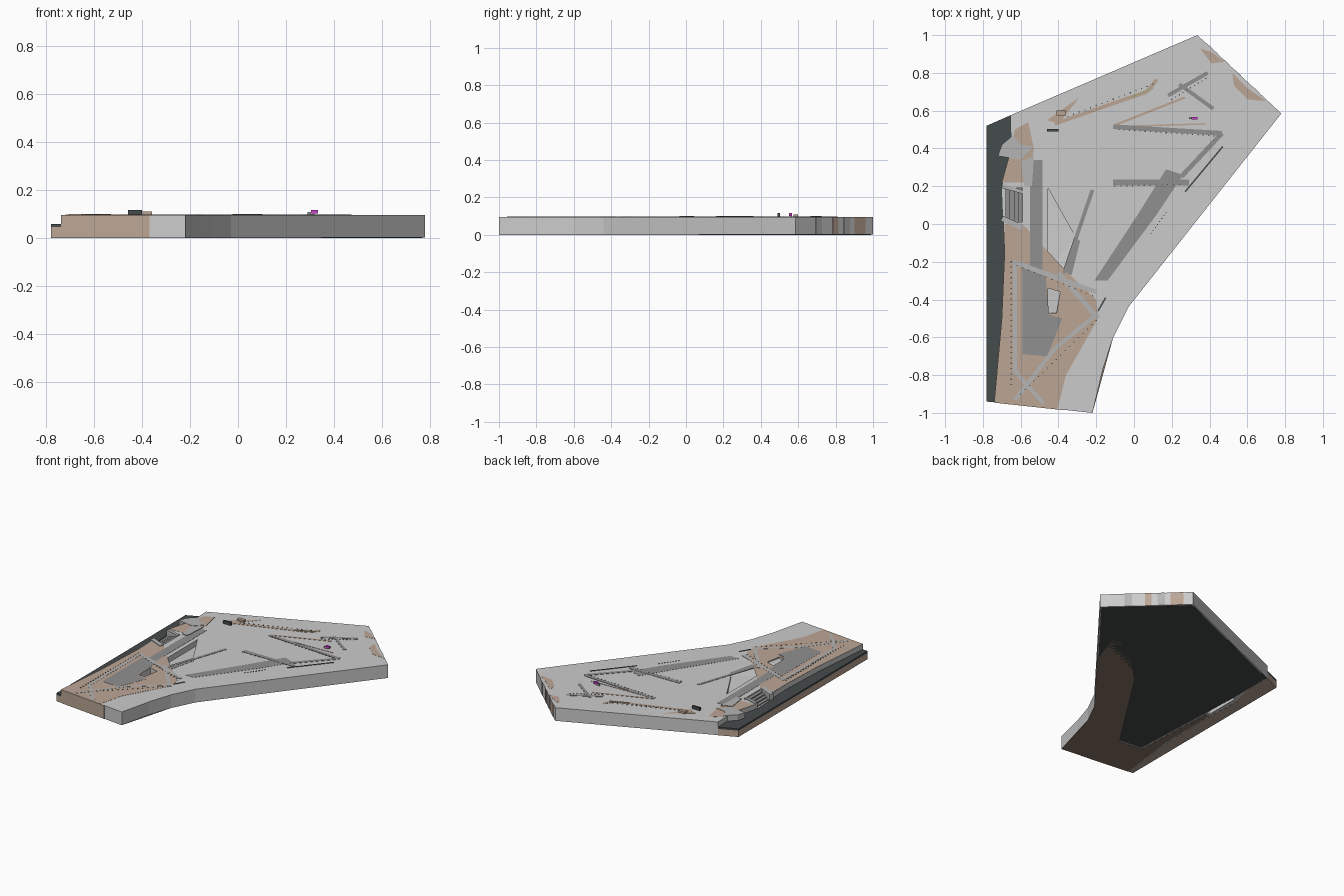
import bpy, bmesh
from mathutils import Vector

if "Cube" in bpy.data.objects:
    bpy.data.objects.remove(bpy.data.objects["Cube"])

TOP = 0.095


def material(name, r, g, b):
    m = bpy.data.materials.new(name)
    m.diffuse_color = (r, g, b, 1)
    m.use_nodes = True
    m.node_tree.nodes["Principled BSDF"].inputs["Base Color"].default_value = m.diffuse_color
    return m


BEIGE = material("beige_paving", 0.50, 0.38, 0.30)
BROWN = material("brown_underside", 0.24, 0.17, 0.13)
DARK = material("dark_stone", 0.06, 0.07, 0.07)
MID = material("mid_grey", 0.28, 0.28, 0.28)
LIGHT = material("light_grey", 0.46, 0.46, 0.46)
PURPLE = material("purple", 0.6, 0.05, 0.6)
OLIVE = material("olive", 0.42, 0.38, 0.22)


def prism(name, pts, z0, z1, mat=None):
    """Vertical prism; z0 may be a list giving a sloped floor."""
    bm = bmesh.new()
    n = len(pts)
    zs = z0 if isinstance(z0, (list, tuple)) else [z0] * n
    lo = [bm.verts.new((x, y, z)) for (x, y), z in zip(pts, zs)]
    hi = [bm.verts.new((x, y, z1)) for x, y in pts]
    bm.faces.new(lo[::-1])
    bm.faces.new(hi)
    for i in range(n):
        j = (i + 1) % n
        bm.faces.new((lo[i], lo[j], hi[j], hi[i]))
    bmesh.ops.triangulate(bm, faces=[f for f in bm.faces if len(f.verts) > 3 and f.normal.z == 0 or len(f.verts) >= 4])
    bmesh.ops.recalc_face_normals(bm, faces=bm.faces)
    me = bpy.data.meshes.new(name)
    bm.to_mesh(me)
    bm.free()
    ob = bpy.data.objects.new(name, me)
    bpy.context.collection.objects.link(ob)
    if mat:
        me.materials.append(mat)
    return ob


def rect(x0, x1, y0, y1):
    return [(x0, y0), (x1, y0), (x1, y1), (x0, y1)]


def strip(name, p, q, w, mat, z0=TOP - 0.001, z1=TOP + 0.002):
    p, q = Vector(p), Vector(q)
    d = (q - p).normalized() * w / 2
    s = Vector((-d.y, d.x))
    return prism(name, [tuple(v) for v in (p + s, p - s, q - s, q + s)], z0, z1, mat)


def path(name, pts, w, mat, **k):
    return [strip(name, a, b, w, mat, **k) for a, b in zip(pts, pts[1:])]


def posts(name, p, q, n, h=0.006):
    p, q = Vector(p), Vector(q)
    for i in range(n):
        c = p.lerp(q, i / max(n - 1, 1))
        prism(name, rect(c.x - .003, c.x + .003, c.y - .003, c.y + .003), TOP - .001, TOP + h, DARK)


def inlay(name, pts, mat, lift=0.001):
    return prism(name, pts, TOP - 0.001, TOP + lift, mat)


def cut(targets, cutter):
    cutter.hide_render = True
    cutter.hide_viewport = False
    cutter.display_type = 'WIRE'
    for t in targets:
        m = t.modifiers.new("pit", 'BOOLEAN')
        m.operation = 'DIFFERENCE'
        m.object = cutter
        m.solver = 'EXACT'


# Main ground slab
quay = [(-.655, .575), (-.65, .4), (-.70, .2), (-.685, -.15), (-.70, -.5), (-.74, -.944)]
slab = prism("ground_slab", quay + [(-.22, -1), (-.165, -.77), (-.11, -.6), (-.03, -.44),
             (.78, .585), (.335, 1)], .001, TOP)

# Lower quay along the left edge
low = [(-.78, -.94)] + quay[::-1] + [(-.78, .52)]
prism("quay_base", low, 0, .045, BEIGE)
prism("quay_top", low, .045, .058, DARK)

# Beige paving and darker plaza inside it
paving = inlay("front_paving", [(-.74, -.944), (-.405, -.98), (-.36, -.8), (-.19, -.5), (-.2, -.4),
               (-.35, -.26), (-.59, -.2), (-.59, .0), (-.685, .0), (-.685, -.15), (-.70, -.5)], BEIGE)
plaza = inlay("front_plaza", [(-.59, -.22), (-.47, -.25), (-.45, -.48), (-.38, -.5), (-.46, -.7),
              (-.59, -.69)], MID, .0018)
back_paving = inlay("back_paving", [(-.70, .22), (-.56, .22), (-.53, .4), (-.56, .54), (-.63, .5), (-.65, .4)], BEIGE)
ramp = inlay("long_ramp", [(-.55, .34), (-.485, .34), (-.485, -.38), (-.55, -.3)], MID, .0015)
inlay("pit_border", [(-.31, -.07), (-.37, -.28), (-.33, -.27), (-.285, -.09)], MID)
inlay("diagonal_plaza", [(-.21, -.3), (-.14, -.3), (.12, .05), (.26, .26), (.17, .29), (.02, .05)], MID)
inlay("far_paving", [(.35, .93), (.41, .91), (.48, .86), (.41, .85)], BEIGE)
inlay("corner_paving", [(.52, .8), (.60, .72), (.70, .65), (.6, .66), (.53, .73)], BEIGE)
inlay("small_paving", [(-.46, .55), (-.29, .67), (-.36, .58), (-.4, .53)], BEIGE)

# Sunken triangles with sloping floors
pit_a = prism("large_pit_cutter", [(-.455, .19), (-.455, -.25), (-.37, -.28), (-.31, -.07)],
              [.055, .055, .088, .091], .13)
pit_b = prism("small_pit_cutter", [(-.455, -.34), (-.455, -.47), (-.41, -.47), (-.39, -.36)],
              [.055, .055, .088, .09], .13)
# Stair well on top and cavity below
well = prism("stair_well_cutter", rect(-.72, -.59, .01, .19), .052, .13)
cavity = prism("underside_cavity_cutter", rect(-.67, -.59, -.03, .23), -.05, .03)
cut([slab], pit_a)
cut([slab, paving], pit_b)
cut([slab], well)
cut([slab], cavity)
prism("cavity_ceiling", rect(-.67, -.59, -.03, .23), .026, .032, BEIGE)
for i in range(4):
    prism("stair_step", rect(-.68 + .022 * i, -.588, .01, .19), .05, .06 + .009 * i, MID)
prism("stair_wall", [(-.70, .19), (-.59, .16), (-.59, .18), (-.69, .21)], .05, .1, LIGHT)
strip("stair_landing", (-.70, .03), (-.59, -.02), .03, LIGHT, .05, .1)

# Light walkways across the paving
path("walkway", [(-.63, -.2), (-.63, -.78), (-.48, -.95)], .02, LIGHT)
path("walkway", [(-.2, -.48), (-.42, -.66), (-.63, -.93)], .02, LIGHT)
strip("walkway", (-.64, -.2), (-.2, -.36), .025, LIGHT)
strip("walkway", (-.40, -.26), (-.19, -.50), .025, LIGHT)

# Low walls and paths on the open ground
path("wall_line", [(-.11, .515), (.465, .48), (.25, .25)], .025, MID)
strip("wall_line", (.29, .22), (-.11, .22), .03, MID)
strip("wall_line", (.24, .74), (.42, .61), .02, MID)
strip("wall_line", (.18, .68), (.39, .80), .02, MID)
strip("wall_line", (-.22, .18), (-.37, -.26), .02, MID)
strip("path_line", (-.11, .52), (.27, .67), .012, BEIGE)
strip("path_line", (-.11, .515), (.38, .53), .008, BEIGE)
path("path_line", [(-.42, .53), (-.02, .67), (.07, .70), (.12, .765)], .02, BEIGE)
strip("hedge", (-.02, .67), (.10, .72), .01, OLIVE, z1=TOP + .005)
strip("slot_wall", (.27, .17), (.47, .41), .008, DARK, z1=TOP + .003)
strip("slot_wall", (-.15, -.39), (-.19, -.46), .008, DARK, z1=TOP + .003)

# Dotted rows of posts
for p, q, n in [((.09, -.05), (.17, .06), 8), ((-.65, -.2), (-.65, -.85), 24), ((-.08, .5), (.45, .465), 20),
                ((.2, .66), (.38, .77), 10), ((-.35, .57), (.1, .74), 16), ((-.62, -.22), (-.22, -.38), 14),
                ((-.2, -.51), (-.6, -.9), 18), ((.24, .21), (-.1, .2), 12)]:
    posts("post", p, q, n, .003)

# Kiosks and the rock at the stepped edge
prism("kiosk", rect(-.46, -.40, .49, .503), TOP, .117, DARK)
prism("kiosk", rect(-.41, -.36, .575, .60), TOP, .11, BEIGE)
prism("purple_kiosk", rect(.305, .335, .552, .567), .102, .117, PURPLE)
prism("kiosk_leg", rect(.29, .32, .556, .563), TOP, .109, MID)
prism("terrace_block", [(-.72, .36), (-.60, .34), (-.53, .41), (-.60, .42), (-.64, .47), (-.70, .42)], .05, .098, LIGHT)
prism("terrace_block", [(-.58, .2), (-.54, .2), (-.53, .36), (-.6, .33)], TOP - .001, .1, LIGHT)

# Coloured facing on the outer sides
prism("front_facing", [(-.74, -.944), (-.74, -.946), (-.37, -.986), (-.37, -.98)], 0, TOP, BEIGE)
a, b = Vector((.336, 1.0)), Vector((.779, .586))
for t0, t1, m in [(.1, .24, BEIGE), (.3, .38, LIGHT), (.45, .52, BEIGE), (.66, .74, LIGHT)]:
    strip("end_facing", a.lerp(b, t0), a.lerp(b, t1), .003, m, .001, TOP)

# Underside
prism("underside_border", [(.5, .51), (.36, .06), (-.03, -.44), (-.11, -.6), (-.22, -1), (-.74, -.944),
      (-.69, -.5), (-.68, -.05), (-.65, -.05), (-.62, -.66), (-.44, -.68), (0, 0)][::-1], 0, .002, BROWN)
prism("underside_panel", [(.5, .515), (.01, .01), (-.43, -.67), (-.61, -.65), (-.64, -.04), (-.58, -.04),
      (-.58, .24), (-.65, .24), (-.65, .57), (.335, .99), (.77, .585), (.37, .08)], 0, .002, DARK)
